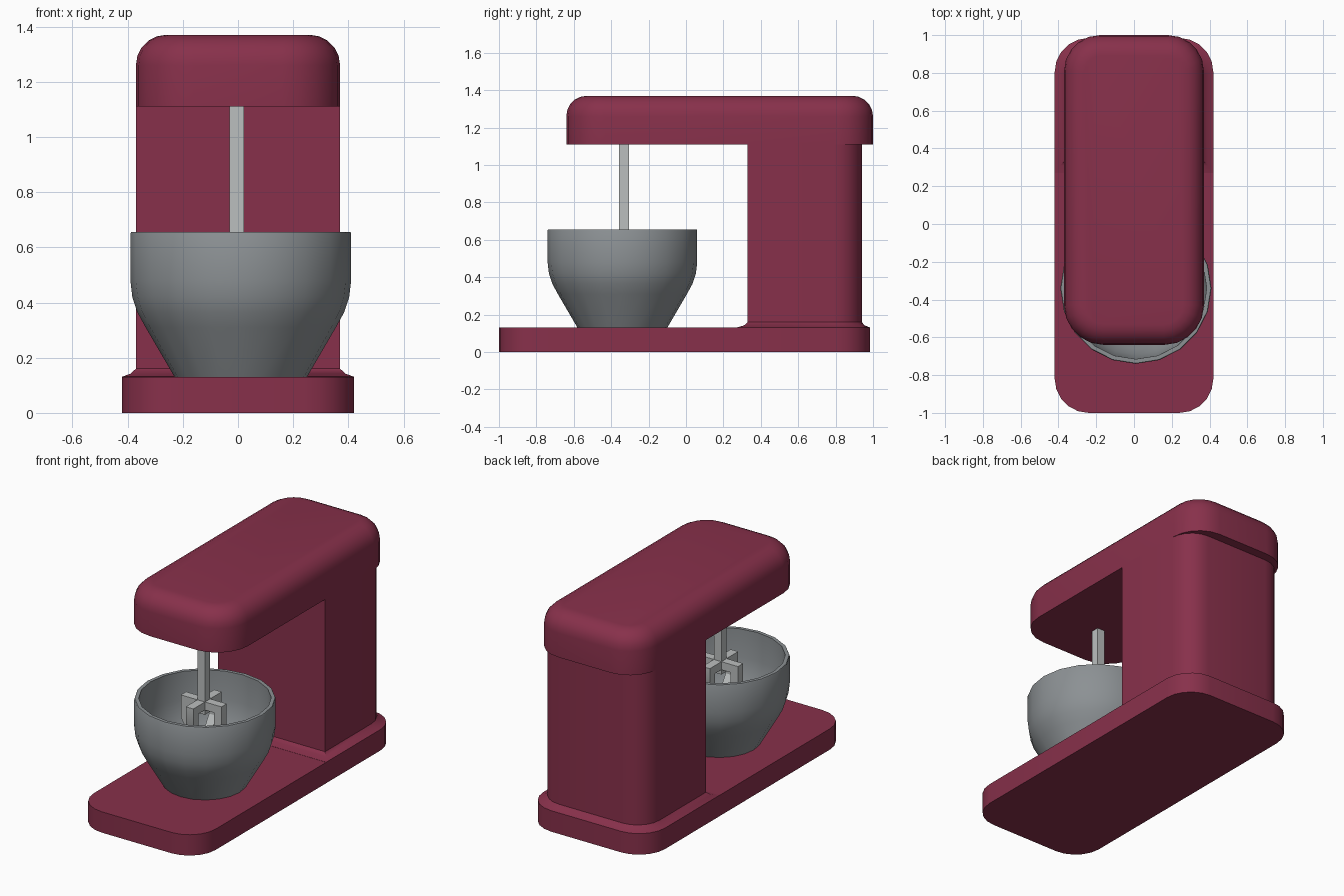
import bpy, bmesh, math
from mathutils import Vector

if "Cube" in bpy.data.objects:
    bpy.data.objects.remove(bpy.data.objects["Cube"])


def material(name, color):
    m = bpy.data.materials.new(name)
    m.diffuse_color = (*color, 1)
    m.use_nodes = True
    m.node_tree.nodes["Principled BSDF"].inputs["Base Color"].default_value = m.diffuse_color
    return m


RED = material("dark red paint", (0.245, 0.030, 0.070))
GREY = material("bowl grey", (0.262, 0.283, 0.296))
STEEL = material("light steel", (0.50, 0.52, 0.52))


def finish(bm, name, mat):
    bmesh.ops.remove_doubles(bm, verts=bm.verts, dist=1e-5)
    bmesh.ops.recalc_face_normals(bm, faces=bm.faces)
    me = bpy.data.meshes.new(name)
    bm.to_mesh(me)
    bm.free()
    me.materials.append(mat)
    ob = bpy.data.objects.new(name, me)
    bpy.context.collection.objects.link(ob)
    bpy.ops.object.select_all(action='DESELECT')
    ob.select_set(True)
    bpy.context.view_layer.objects.active = ob
    bpy.ops.object.shade_smooth_by_angle(angle=math.radians(32))
    return ob


def outline(hx, y0, y1, rf, rb, z, n=5):
    """Rounded rectangle with front radius rf and back radius rb."""
    corners = [(hx - rb, y1 - rb, rb, 0), (rb - hx, y1 - rb, rb, 90),
               (rf - hx, y0 + rf, rf, 180), (hx - rf, y0 + rf, rf, 270)]
    pts = []
    for cx, cy, r, a0 in corners:
        for i in range(n + 1):
            a = math.radians(a0 + 90 * i / n)
            pts.append(Vector((cx + r * math.cos(a), cy + r * math.sin(a), z)))
    return pts


def loft(name, rings, mat, closed=False):
    """Skin a stack of equal-length point rings, capping both ends."""
    bm = bmesh.new()
    vs = [[bm.verts.new(p) for p in ring] for ring in rings]
    for a, b in zip(vs, vs[1:]):
        for i in range(len(a)):
            j = (i + 1) % len(a)
            bm.faces.new((a[i], a[j], b[j], b[i]))
    bm.faces.new(vs[0])
    bm.faces.new(vs[-1])
    return finish(bm, name, mat)


# Base plate
loft("base", [outline(0.42, -1, 0.985, 0.18, 0.18, z) for z in (0, 0.13)], RED)

# Column with a small flare where it meets the base
loft("column", [outline(0.42, 0.27, 0.985, 0, 0.18, 0.128),
                outline(0.42, 0.27, 0.985, 0, 0.18, 0.131),
                outline(0.39, 0.31, 0.955, 0, 0.16, 0.142),
                outline(0.37, 0.33, 0.94, 0, 0.15, 0.16),
                outline(0.37, 0.33, 0.94, 0, 0.15, 1.12)], RED)

# Motor head with a rounded top edge
R = 0.11
rings = [outline(0.37, -0.64, 1.0, 0.21, 0.19, 1.11)]
for i in range(6):
    a = math.radians(90 * i / 5)
    d = R * (1 - math.cos(a))
    rings.append(outline(0.37 - d, -0.64 + d, 1.0 - d, 0.21 - d, 0.19 - d,
                         1.37 - R + R * math.sin(a)))
loft("motor_head", rings, RED)

# Bowl: outside up, over the rim, down the inside
CX, CY, SIDES = 0.01, -0.34, 20
profile = [(0.24, 0.13), (0.345, 0.31), (0.375, 0.365), (0.393, 0.42), (0.40, 0.48),
           (0.40, 0.65), (0.397, 0.656), (0.375, 0.656), (0.373, 0.48), (0.35, 0.375),
           (0.32, 0.315), (0.23, 0.16)]
loft("bowl", [[Vector((CX + r * math.cos(2 * math.pi * i / SIDES),
                       CY + r * math.sin(2 * math.pi * i / SIDES), z))
               for i in range(SIDES)] for r, z in profile], GREY)

# Drive shaft
SX, SY, W = -0.004, -0.332, 0.026
loft("drive_shaft", [outline(W, SY - W, SY + W, 0, 0, z) for z in (0.56, 1.115)], STEEL)
bpy.data.objects["drive_shaft"].location.x = SX

# Whisk: four bent square wires forming a cage under the shaft
path_out = [(0, 0.64), (0.14, 0.64), (0.14, 0.50), (0.03, 0.32), (0, 0.32)]
path_in = [(0, 0.59), (0.09, 0.59), (0.09, 0.51), (0.0, 0.37), (0, 0.37)]
for k in range(4):
    c, s = math.cos(k * math.pi / 2), math.sin(k * math.pi / 2)
    rings = []
    for (ro, zo), (ri, zi) in zip(path_out, path_in):
        rings.append([Vector((SX + r * c - t * s, SY + r * s + t * c, z))
                      for r, z, t in ((ro, zo, -W), (ro, zo, W), (ri, zi, W), (ri, zi, -W))])
    loft(f"whisk_wire_{k + 1}", rings, STEEL)
